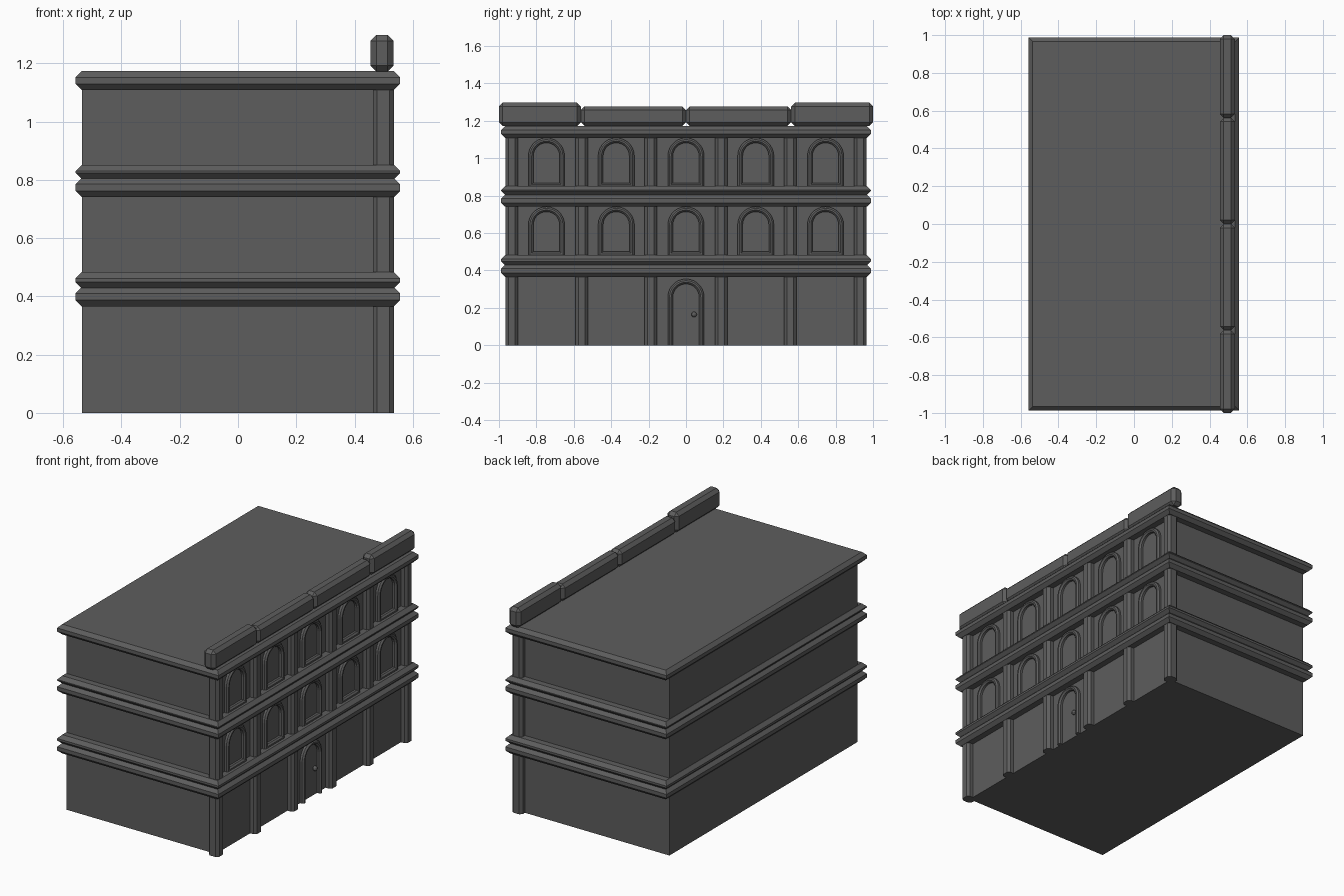
import bpy, bmesh, math

if "Cube" in bpy.data.objects:
    bpy.data.objects.remove(bpy.data.objects["Cube"])

WALL_X = 0.497

# Dark grey stone
stone = bpy.data.materials.new("dark_stone")
stone.diffuse_color = (0.11, 0.11, 0.11, 1)
stone.use_nodes = True
stone.node_tree.nodes["Principled BSDF"].inputs["Base Color"].default_value = stone.diffuse_color


def to_object(name, bm):
    bmesh.ops.recalc_face_normals(bm, faces=bm.faces)
    mesh = bpy.data.meshes.new(name)
    bm.to_mesh(mesh)
    bm.free()
    mesh.materials.append(stone)
    ob = bpy.data.objects.new(name, mesh)
    bpy.context.collection.objects.link(ob)
    return ob


def box(name, x, y, z, bevel=0.0, edges="all"):
    """Box from (min, max) ranges; chamfers all, vertical or horizontal edges."""
    bm = bmesh.new()
    bmesh.ops.create_cube(bm, size=1)
    for v in bm.verts:
        for i, (lo, hi) in enumerate((x, y, z)):
            v.co[i] = hi if v.co[i] > 0 else lo
    if bevel:
        chosen = []
        for e in bm.edges:
            upright = abs(e.verts[0].co.z - e.verts[1].co.z) > 1e-4
            if edges == "all" or upright == (edges == "vertical"):
                chosen.append(e)
        bmesh.ops.bevel(bm, geom=chosen, offset=bevel, segments=1,
                        profile=0.5, affect='EDGES')
    return to_object(name, bm)


def arch(half, bottom, spring, steps=14):
    """Arched outline in (y, z), from bottom left over the top to bottom right."""
    pts = [(-half, bottom)]
    for i in range(steps + 1):
        a = math.pi - math.pi * i / steps
        pts.append((half * math.cos(a), spring + half * math.sin(a)))
    return pts + [(half, bottom)]


def arch_frame(name, y, bottom, top, half=0.097, sill=True):
    """Chamfered frame swept round an arch; open at the bottom for a door."""
    profile = [(0, -0.02), (0, 0.014), (0.009, 0.023), (0.018, 0.023),
               (0.027, 0.014), (0.027, -0.02)]
    bm = bmesh.new()
    rings = []
    for inset, out in profile:
        outline = arch(half - inset, bottom + (inset if sill else 0), top - half)
        rings.append([bm.verts.new((WALL_X + out, y + py, pz)) for py, pz in outline])
    n = len(rings[0])
    for k in range(len(rings)):
        r, s = rings[k], rings[(k + 1) % len(rings)]
        for i in range(n if sill else n - 1):
            j = (i + 1) % n
            bm.faces.new((r[i], r[j], s[j], s[i]))
    if not sill:
        for i in (0, n - 1):
            bm.faces.new([r[i] for r in rings])
    return to_object(name, bm)


# Main block
box("building_body", (-0.535, WALL_X), (-0.928, 0.928), (0, 1.15))

# Cornice bands with mitred corners on all sides, the top one forming the roof
for name, z0, z1 in (("lower_band_a", 0.366, 0.431), ("lower_band_b", 0.428, 0.483),
                     ("upper_band_a", 0.741, 0.806), ("upper_band_b", 0.803, 0.851),
                     ("roof_slab", 1.109, 1.173)):
    box(name, (-0.558, 0.557), (-0.988, 0.988), (z0, z1), 0.021, "horizontal")

# Full-height pilasters on the facade
for side in (-1, 1):
    for c in (0.931, 0.557, 0.188):
        box("pilaster", (0.463, 0.535), (side * c - 0.033, side * c + 0.033),
            (0, 1.13), 0.015, "vertical")

# Roof parapet blocks
for side in (-1, 1):
    for name, a, b, top in (("parapet_end", 0.562, 1.0, 1.297),
                            ("parapet_middle", 0.0, 0.562, 1.278)):
        y = sorted((side * a, side * b))
        box(name, (0.455, 0.534), y, (1.172, top), 0.02)

# Arched windows on two floors
for bottom, top in ((0.475, 0.741), (0.842, 1.109)):
    for i in range(-2, 3):
        arch_frame("window_frame", i * 0.373, bottom, top)

# Door frame and knob
arch_frame("door_frame", 0, 0, 0.355, sill=False)
bm = bmesh.new()
bmesh.ops.create_uvsphere(bm, u_segments=12, v_segments=8, radius=0.015)
bmesh.ops.translate(bm, verts=bm.verts, vec=(WALL_X + 0.005, 0.043, 0.165))
to_object("door_knob", bm)
